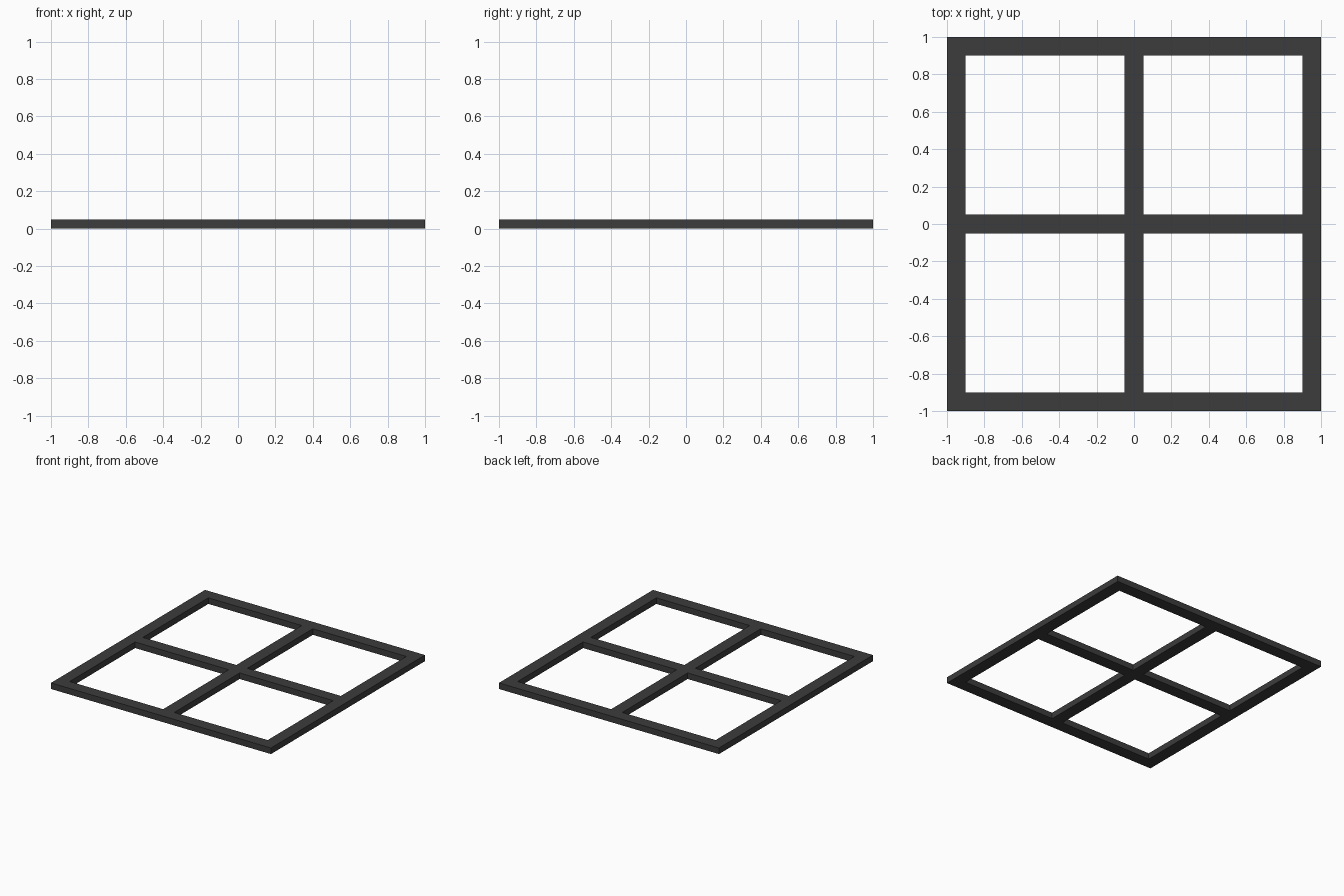
import bpy, bmesh

if "Cube" in bpy.data.objects:
    bpy.data.objects.remove(bpy.data.objects["Cube"])

# Grid lines of the frame: rails, panes and the centre cross
LINES = [-1.0, -0.9, -0.05, 0.05, 0.9, 1.0]
HEIGHT = 0.05

mat = bpy.data.materials.new("dark grey")
mat.diffuse_color = (0.045, 0.045, 0.045, 1)
mat.use_nodes = True
mat.node_tree.nodes["Principled BSDF"].inputs["Base Color"].default_value = mat.diffuse_color

# Flat lattice, leaving the four panes open
bm = bmesh.new()
grid = [[bm.verts.new((x, y, 0)) for y in LINES] for x in LINES]
for i in range(5):
    for j in range(5):
        if i in (1, 3) and j in (1, 3):
            continue
        bm.faces.new((grid[i][j], grid[i + 1][j], grid[i + 1][j + 1], grid[i][j + 1]))

# Thicken into solid bars
ext = bmesh.ops.extrude_face_region(bm, geom=bm.faces[:], use_keep_orig=True)
top = [g for g in ext["geom"] if isinstance(g, bmesh.types.BMVert)]
bmesh.ops.translate(bm, verts=top, vec=(0, 0, HEIGHT))
bmesh.ops.recalc_face_normals(bm, faces=bm.faces[:])

mesh = bpy.data.meshes.new("window_frame")
bm.to_mesh(mesh)
bm.free()
mesh.materials.append(mat)
frame = bpy.data.objects.new("window_frame", mesh)
bpy.context.collection.objects.link(frame)
